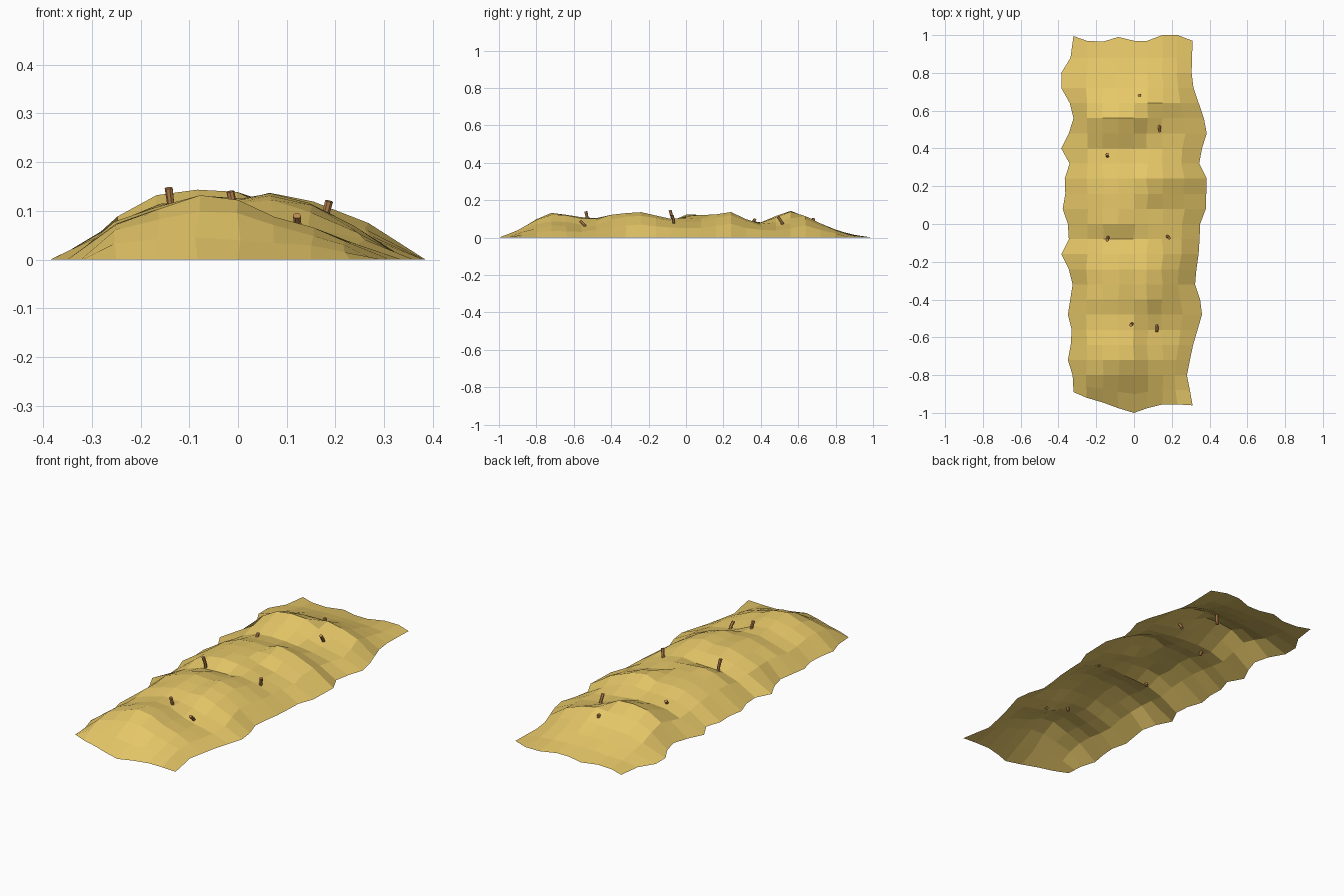
import bpy
import bmesh
import random
from mathutils import Vector

random.seed(4)
cube = bpy.data.objects.get("Cube")
if cube:
    bpy.data.objects.remove(cube)


def make_material(name, colour):
    mat = bpy.data.materials.new(name)
    mat.use_nodes = True
    mat.diffuse_color = colour
    bsdf = next(n for n in mat.node_tree.nodes if n.type == 'BSDF_PRINCIPLED')
    bsdf.inputs["Base Color"].default_value = colour
    return mat


def add_object(name, bm, material):
    mesh = bpy.data.meshes.new(name)
    bm.to_mesh(mesh)
    bm.free()
    mesh.materials.append(material)
    obj = bpy.data.objects.new(name, mesh)
    bpy.context.collection.objects.link(obj)
    return obj


def sample(profile, t):
    """Read a piecewise linear profile of (position, value) pairs."""
    if t <= profile[0][0]:
        return profile[0][1]
    for (a, va), (b, vb) in zip(profile, profile[1:]):
        if t <= b:
            return va + (vb - va) * (t - a) / (b - a)
    return profile[-1][1]


def ramp(value, start, end):
    return min(max((value - start) / (end - start), 0), 1)


def mix(a, b, factor):
    return a + (b - a) * factor


sand = make_material("golden straw", (0.80, 0.58, 0.14, 1))
wood = make_material("brown wood", (0.56, 0.265, 0.09, 1))

# Ridge heights along the low-x and high-x columns of the mound
ridge_low_x = [(-.98, 0), (-.88, .05), (-.8, .1), (-.72, .13), (-.64, .125), (-.56, .108),
               (-.48, .103), (-.4, .124), (-.28, .134), (-.2, .13), (-.14, .11), (-.08, .09),
               (0, .12), (.16, .124), (.24, .118), (.32, .096), (.4, .08), (.48, .114),
               (.56, .141), (.64, .113), (.72, .07), (.84, .025), (.98, 0)]
ridge_high_x = [(-.98, 0), (-.88, .035), (-.8, .06), (-.72, .075), (-.64, .072), (-.56, .062),
                (-.48, .08), (-.4, .118), (-.32, .134), (-.24, .138), (-.16, .122),
                (-.08, .1), (.08, .098), (.16, .122), (.24, .14), (.32, .1), (.4, .074),
                (.48, .07), (.56, .092), (.64, .116), (.72, .075), (.84, .025), (.98, 0)]

# Wavy long edges, as x by y
edge_low_x = [(-.89, -.32), (-.8, -.325), (-.72, -.35), (-.64, -.335), (-.56, -.33),
              (-.48, -.35), (-.32, -.325), (-.24, -.345), (-.16, -.385), (-.08, -.345),
              (0, -.35), (.06, -.385), (.14, -.355), (.21, -.385), (.3, -.33), (.4, -.385),
              (.48, -.345), (.56, -.32), (.64, -.34), (.72, -.385), (.8, -.385), (.89, -.33),
              (1, -.32)]
edge_high_x = [(-.95, .31), (-.8, .28), (-.65, .31), (-.48, .36), (-.4, .35), (-.31, .32),
               (-.14, .345), (0, .35), (.08, .38), (.24, .385), (.32, .345), (.4, .36),
               (.48, .385), (.56, .37), (.72, .315), (.8, .305), (.97, .31)]

# Columns across the mound: inner x, section height at the front and at the back,
# then the ragged y of the front and back ends
columns = [(None, 0, 0, -.89, .995), (-.25, .57, .62, -.92, .97),
           (-.165, .81, .92, -.945, .965), (-.083, 1, 1, -.975, .99), (0, .95, .97, -1, .97),
           (.07, 1, 1, -.975, .97), (.15, .85, .87, -.955, 1), (.24, .49, .54, -.955, 1),
           (None, 0, 0, -.96, .97)]
ROWS = 24

# Ragged, flat-faceted mound, open underneath
bm = bmesh.new()
grid = []
for r in range(ROWS + 1):
    line = []
    for c, (x, front_section, back_section, front, back) in enumerate(columns):
        y = -.96 + .08 * r
        if r == 0:
            y = front
        elif r == 1:
            y = (front - .8) / 2
        elif r == ROWS:
            y = back
        if x is None:
            x = sample(edge_low_x if c == 0 else edge_high_x, y)
        elif x > .2:
            x += (sample(edge_high_x, y) - .33) * .5
        blend = ramp(x, 0, .09)
        section = mix(front_section, back_section, ramp(y, -.18, -.06))
        z = section * mix(sample(ridge_low_x, y), sample(ridge_high_x, y), blend)
        if r in (0, ROWS):
            z = 0
        elif section:
            x += random.uniform(-.006, .006)
            z = max(z + random.uniform(-.003, .003), .002)
        line.append(bm.verts.new((x, y, z)))
    grid.append(line)
for lower, upper in zip(grid, grid[1:]):
    for c in range(len(columns) - 1):
        bm.faces.new((lower[c], lower[c + 1], upper[c + 1], upper[c]))
add_object("straw_mound", bm, sand)


def add_stick(name, base, tip, radius=.0085, sides=7):
    """A short twig, slightly bent in the middle and capped at both ends."""
    base, tip = Vector(base), Vector(tip)
    turn = (tip - base).to_track_quat('Z', 'Y')
    middle = (base + tip) / 2 + turn @ Vector((.002, .002, 0))
    bm = bmesh.new()
    disc = bmesh.ops.create_circle(bm, segments=sides, radius=radius)["verts"]
    shape = [v.co.copy() for v in disc]
    bm.clear()
    rings = [[bm.verts.new(p + turn @ (co * size)) for co in shape]
             for p, size in ((base, 1), (middle, .9), (tip, 1))]
    for low, high in zip(rings, rings[1:]):
        for i in range(sides):
            j = (i + 1) % sides
            bm.faces.new((low[i], low[j], high[j], high[i]))
    bm.faces.new(rings[0])
    bm.faces.new(rings[-1])
    bmesh.ops.recalc_face_normals(bm, faces=bm.faces)
    add_object(name, bm, wood)


# Twigs poking out of the mound, some reaching through to the hollow below
sticks = [((-.01, -.525, .085), (-.016, -.535, .14)), ((.12, -.535, .055), (.121, -.567, .09)),
          ((-.138, -.068, .075), (-.142, -.085, .147)), ((.175, -.065, .07), (.187, -.075, .12)),
          ((-.136, .35, .065), (-.142, .37, .1)), ((.13, .53, .045), (.136, .492, .112)),
          ((.03, .685, .035), (.028, .68, .104))]
for number, (base, tip) in enumerate(sticks, 1):
    add_stick(f"twig_{number}", base, tip)
